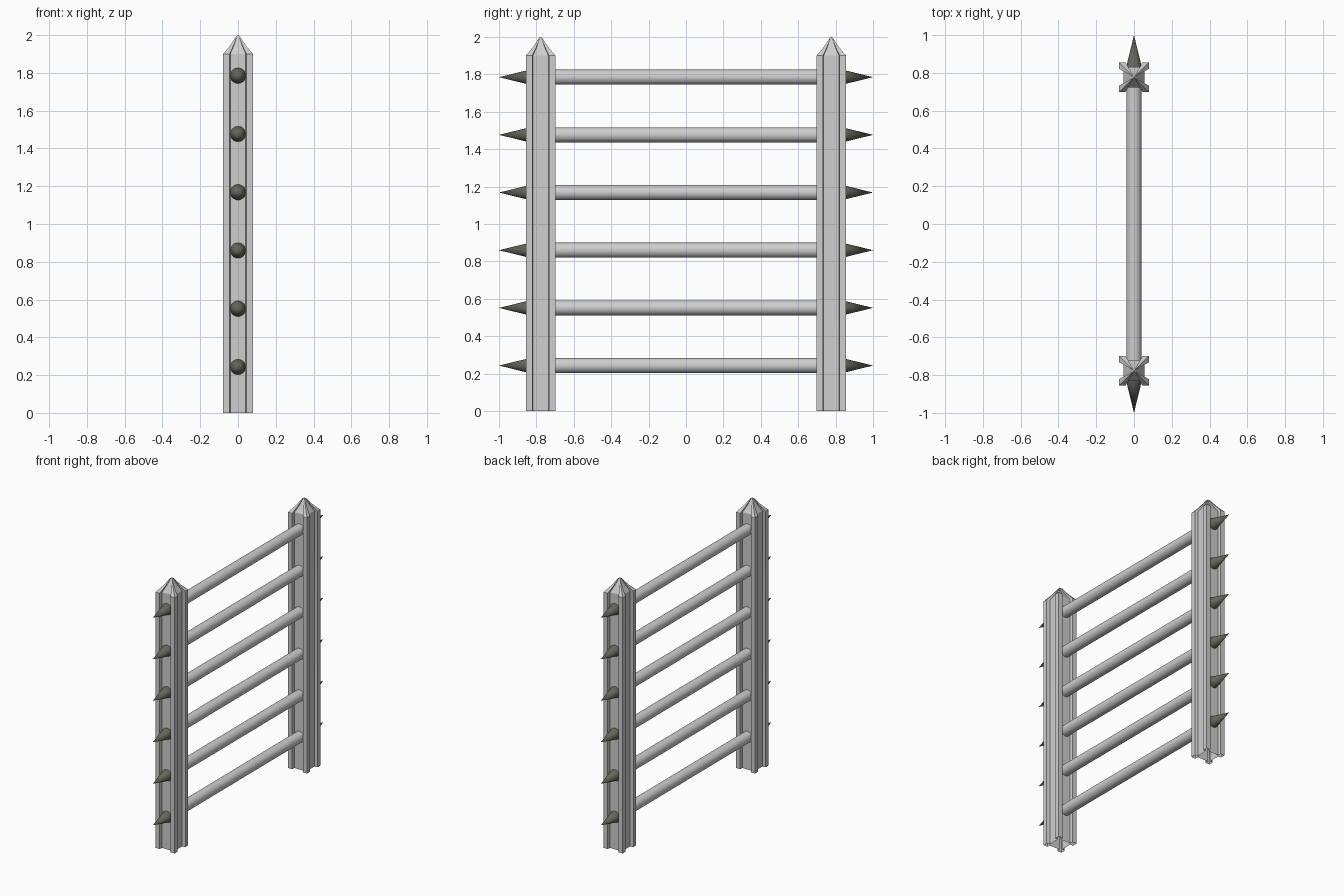
import bpy, bmesh, math

if "Cube" in bpy.data.objects:
    bpy.data.objects.remove(bpy.data.objects["Cube"])

POST_Y = 0.777      # post centre
HALF = 0.079        # half width of a post
GROOVE = 0.045      # half width of a groove mouth
FLOOR = 0.041       # half width of a groove floor
DEPTH = 0.055       # groove floor distance from the post axis
RUNG_Z = [0.243 + 0.3084 * i for i in range(6)]


def material(name, rgb):
    m = bpy.data.materials.new(name)
    m.diffuse_color = (*rgb, 1)
    m.use_nodes = True
    m.node_tree.nodes["Principled BSDF"].inputs["Base Color"].default_value = m.diffuse_color
    return m


light_metal = material("light grey metal", (0.62, 0.62, 0.62))
dark_metal = material("dark grey metal", (0.13, 0.13, 0.108))


def finish(bm, name, mat, angle):
    bmesh.ops.recalc_face_normals(bm, faces=bm.faces)
    mesh = bpy.data.meshes.new(name)
    bm.to_mesh(mesh)
    bm.free()
    mesh.materials.append(mat)
    ob = bpy.data.objects.new(name, mesh)
    bpy.context.collection.objects.link(ob)
    bpy.ops.object.select_all(action='DESELECT')
    ob.select_set(True)
    bpy.context.view_layer.objects.active = ob
    bpy.ops.object.shade_smooth_by_angle(angle=math.radians(angle))
    return ob


# Grooved square cross-section: one side turned four times
side = [(HALF, -HALF), (HALF, -GROOVE), (DEPTH, -FLOOR),
        (DEPTH, FLOOR), (HALF, GROOVE)]
section = []
for k in range(4):
    c, s = round(math.cos(k * math.pi / 2)), round(math.sin(k * math.pi / 2))
    section += [(c * x - s * y, s * x + c * y) for x, y in side]

# Height and scale of the section: straight shaft, then a pointed cap
levels = [(0, 1), (1.9, 1), (1.943, 0.54), (1.975, 0.27), (1.992, 0.14)]


def make_post(name, y0):
    bm = bmesh.new()
    rings = [[bm.verts.new((x * f, y0 + y * f, z)) for x, y in section]
             for z, f in levels]
    tip = bm.verts.new((0, y0, 2.0))
    n = len(section)
    for i in range(n):
        j = (i + 1) % n
        for a, b in zip(rings, rings[1:]):
            bm.faces.new((a[i], a[j], b[j], b[i]))
        bm.faces.new((rings[-1][i], rings[-1][j], tip))
    finish(bm, name, light_metal, 20)


def make_rod(name, y_a, y_b, z, r_a, r_b, mat):
    # Round bar or cone along y, from y_a to y_b
    bm = bmesh.new()
    n = 32
    ring = lambda y, r: [bm.verts.new((r * math.cos(2 * math.pi * i / n), y,
                                       z + r * math.sin(2 * math.pi * i / n)))
                         for i in range(n)]
    a = ring(y_a, r_a)
    bm.faces.new(a)
    if r_b > 0:
        b = ring(y_b, r_b)
        bm.faces.new(b)
        for i in range(n):
            j = (i + 1) % n
            bm.faces.new((a[i], a[j], b[j], b[i]))
    else:
        tip = bm.verts.new((0, y_b, z))
        for i in range(n):
            bm.faces.new((a[i], a[(i + 1) % n], tip))
    finish(bm, name, mat, 40)


# Two posts
make_post("front_post", -POST_Y)
make_post("back_post", POST_Y)

# Rungs between the posts, with a spike outside each end
inner, outer = POST_Y - DEPTH, POST_Y + DEPTH
for i, z in enumerate(RUNG_Z, 1):
    make_rod(f"rung_{i}", -inner, inner, z, 0.04, 0.04, light_metal)
    make_rod(f"front_spike_{i}", -outer, -1.0, z, 0.041, 0, dark_metal)
    make_rod(f"back_spike_{i}", outer, 1.0, z, 0.041, 0, dark_metal)
